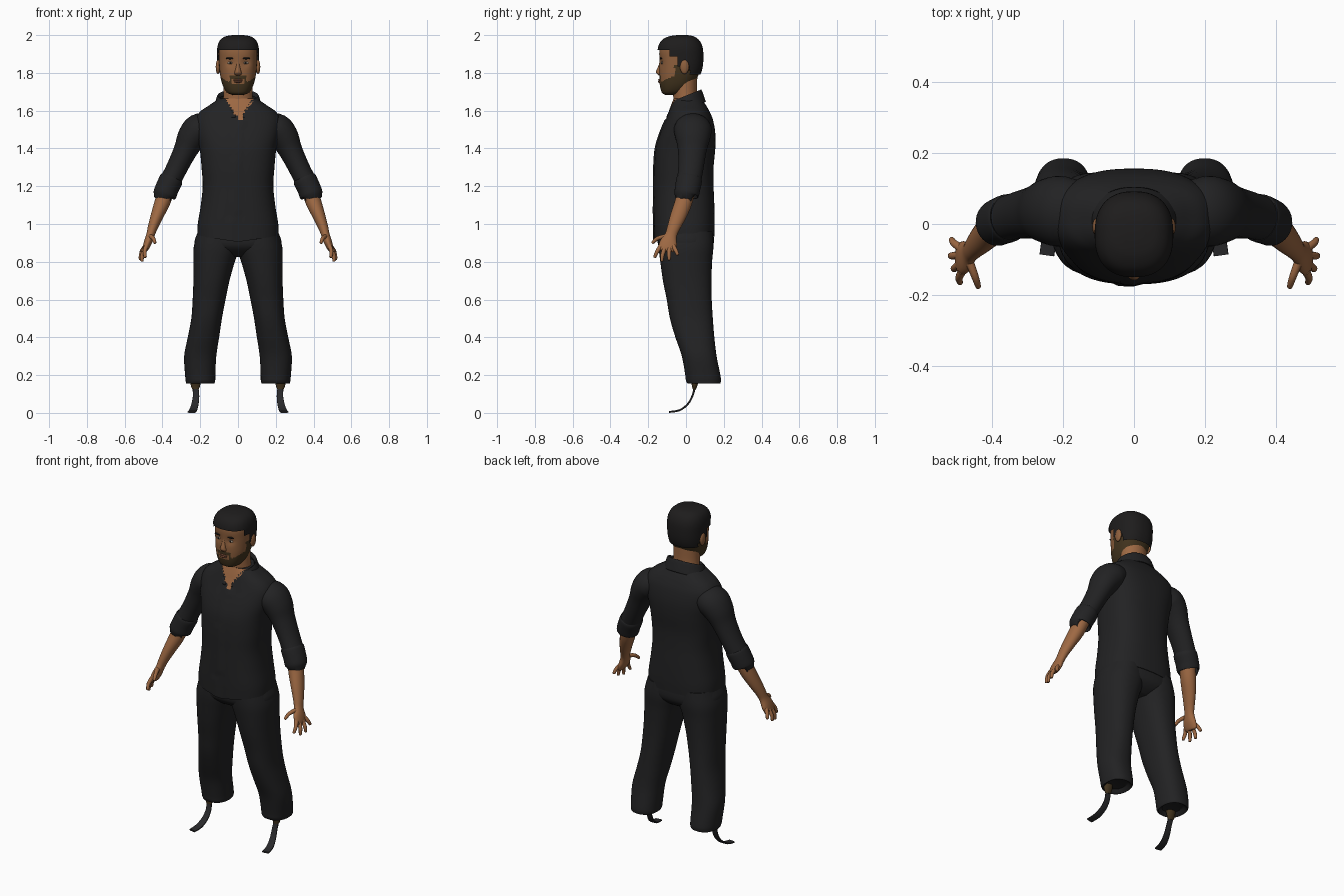
import bpy, bmesh, math
from mathutils import Vector

X, Y, Z = Vector((1, 0, 0)), Vector((0, 1, 0)), Vector((0, 0, 1))


def mat(name, r, g, b):
    m = bpy.data.materials.new(name)
    m.diffuse_color = (r, g, b, 1)
    return m


CLOTH = mat("black_cloth", .016, .016, .017)
HAIR = mat("black_hair", .013, .012, .012)
SKIN = mat("brown_skin", .34, .14, .056)
FACE = mat("face_skin", .27, .115, .046)
BEARD = mat("dark_beard", .055, .034, .013)
LIP = mat("lips", .20, .075, .04)
WHITE = mat("eye_white", .35, .30, .24)
DARK = mat("dark_iris", .012, .008, .006)
BLADE = mat("dark_blade", .022, .022, .024)


def spline(rows, sub):
    """Smooth Catmull-Rom interpolation of rows of numbers."""
    out, last = [], len(rows) - 1
    for i in range(last):
        p0, p1, p2, p3 = (rows[max(0, min(last, k))] for k in (i - 1, i, i + 1, i + 2))
        for s in range(sub):
            t = s / sub
            out.append([b + .5 * t * (c - a + t * (2*a - 5*b + 4*c - d + t * (3*(b - c) + d - a)))
                        for a, b, c, d in zip(p0, p1, p2, p3)])
    return out + [list(rows[-1])]


def loft(name, rows, mats, hint=Y, flat=False, p=2.0, n=24, sub=4,
         caps=True, mirror=False, warp=None, rule=None, drop=None):
    """Skin rings (cx, cy, cz, half size along hint, half size across)."""
    rows = spline(rows, sub)
    cen = [Vector(r[:3]) for r in rows]
    bm = bmesh.new()
    rings = []
    for i, r in enumerate(rows):
        t = Z if flat else (cen[min(i + 1, len(cen) - 1)] - cen[max(i - 1, 0)]).normalized()
        u = (hint - t * hint.dot(t)).normalized()
        v = t.cross(u)
        ring = []
        for k in range(n):
            c, s = math.cos(2 * math.pi * k / n), math.sin(2 * math.pi * k / n)
            a = math.copysign(abs(c) ** (2 / p), c) * r[3]
            b = math.copysign(abs(s) ** (2 / p), s) * r[4]
            ring.append(bm.verts.new(cen[i] + u * a + v * b))
        rings.append(ring)
    for r0, r1 in zip(rings, rings[1:]):
        for k in range(n):
            bm.faces.new((r0[k], r0[(k + 1) % n], r1[(k + 1) % n], r1[k]))
    if caps:
        bm.faces.new(rings[0][::-1])
        bm.faces.new(rings[-1])
    bmesh.ops.recalc_face_normals(bm, faces=bm.faces)
    if warp:
        for v in bm.verts:
            warp(v.co)
    if drop:
        bad = [f for f in bm.faces if drop(f.calc_center_median())]
        bmesh.ops.delete(bm, geom=bad, context='FACES')
    if rule:
        for f in bm.faces:
            f.material_index = rule(f.calc_center_median())
    return finish(name, bm, mats, mirror)


def finish(name, bm, mats, mirror=False):
    me = bpy.data.meshes.new(name)
    bm.to_mesh(me)
    bm.free()
    for m in mats:
        me.materials.append(m)
    ob = bpy.data.objects.new(name, me)
    bpy.context.collection.objects.link(ob)
    if mirror:
        ob.modifiers.new("mirror", 'MIRROR')
    return ob


def body(rows):
    """Rows (z, x min, x max, y front, y back) to flat ring rows."""
    return [((a + b) / 2, (f + k) / 2, z, (b - a) / 2, (k - f) / 2) for z, a, b, f, k in rows]


def sym(rows):
    return body([(z, -w, w, f, k) for z, w, f, k in rows])


def blob(name, loc, size, m, mirror=True):
    bm = bmesh.new()
    bmesh.ops.create_uvsphere(bm, u_segments=16, v_segments=10, radius=1)
    for v in bm.verts:
        v.co = Vector(loc) + Vector(a * b for a, b in zip(v.co, size))
    return finish(name, bm, [m], mirror)


# shirt body: pointed front hem, raised button strip, open skin V at the neck
def shirt_warp(c):
    if c.y < 0 and c.z < .96:
        c.z -= .03 * max(0, 1 - abs(c.x) / .2)
    if c.y < -.08 and c.z < 1.55 and -.03 < c.x - (c.z - 1.25) * .06 < .012:
        c.y -= .006


loft("shirt", sym([
    (.935, .216, -.168, .15), (1.0, .213, -.17, .152), (1.1, .197, -.17, .15),
    (1.2, .187, -.169, .146), (1.3, .193, -.168, .146), (1.4, .203, -.16, .155),
    (1.48, .22, -.137, .155), (1.55, .225, -.108, .143), (1.595, .20, -.09, .125),
    (1.63, .15, -.078, .105), (1.665, .10, -.065, .08)]),
    [CLOTH, SKIN], hint=X, flat=True, p=2.6, n=96, sub=6, warp=shirt_warp,
    rule=lambda c: int(c.y < 0 and c.z > 1.545 and abs(c.x - .008) < (c.z - 1.545) * .65))


# collar: tilted band, open at the front
def collar_warp(c):
    c.z += c.y * .4


collar = loft("collar", sym([(1.605, .137, -.105, .105), (1.64, .122, -.092, .095),
                             (1.68, .108, -.08, .08), (1.66, .098, -.072, .07)]),
              [CLOTH], hint=X, flat=True, n=64, caps=False, warp=collar_warp,
              drop=lambda c: c.y < 0 and abs(c.x - .005) < .012 + (c.z - 1.56) * .6)
collar.modifiers.new("thickness", 'SOLIDIFY').thickness = .006

# sleeves with rolled cuffs
loft("sleeve", [(.15, .035, 1.515, .085, .07), (.205, .036, 1.50, .10, .085),
                (.245, .036, 1.455, .092, .078), (.278, .033, 1.39, .076, .063),
                (.322, .026, 1.30, .067, .056), (.362, .015, 1.22, .064, .056)],
     [CLOTH], mirror=True, n=32)
loft("rolled_cuff", [(.350, .018, 1.243, .058, .052), (.353, .017, 1.236, .068, .062),
                     (.375, .009, 1.19, .067, .062), (.389, .002, 1.152, .064, .061),
                     (.390, .002, 1.147, .050, .046)], [CLOTH], mirror=True, n=32)

# trousers
loft("trouser_leg", body([
    (.175, .15, .25, .03, .155), (.155, .128, .272, .012, .178), (.17, .121, .277, 0, .185),
    (.2, .12, .28, -.004, .182), (.3, .115, .285, -.022, .162), (.4, .10, .266, -.056, .150),
    (.5, .085, .247, -.085, .142), (.6, .066, .24, -.102, .136), (.7, .045, .236, -.122, .135),
    (.8, .017, .236, -.136, .138), (.88, -.01, .234, -.145, .145), (.96, -.01, .212, -.145, .14)]),
    [CLOTH], hint=X, flat=True, p=2.3, n=40, mirror=True)
loft("trouser_seat", sym([(.825, .06, -.07, .08), (.85, .15, -.115, .12), (.89, .228, -.148, .146),
                          (.96, .212, -.15, .145)]), [CLOTH], hint=X, flat=True, p=2.5, n=48)

# running blades
loft("blade", [(.225, .046, .2, .016, .007), (.225, .046, .14, .016, .006),
               (.222, .034, .09, .017, .005), (.228, .008, .045, .019, .005),
               (.238, -.035, .014, .021, .005), (.246, -.088, .005, .021, .005)],
     [BLADE], hint=X, p=4, n=16, mirror=True)
loft("blade_socket", [(.225, .046, .20, .03, .03), (.225, .046, .15, .026, .016),
                      (.224, .043, .125, .017, .009)], [BEARD], hint=X, n=16, mirror=True)

# forearms, palms and fingers
loft("forearm", [(.378, .005, 1.18, .045, .042), (.402, -.015, 1.11, .046, .041),
                 (.430, -.042, 1.04, .042, .033), (.452, -.066, .98, .034, .026),
                 (.464, -.080, .94, .032, .022), (.478, -.093, .90, .046, .021),
                 (.490, -.100, .868, .046, .016), (.493, -.102, .856, .036, .010)],
     [SKIN], n=24, mirror=True)
for label, a, b, c in (
        ("index", (.485, -.133, .885), (.494, -.152, .855), (.491, -.165, .826)),
        ("middle", (.490, -.112, .875), (.506, -.124, .838), (.508, -.128, .806)),
        ("ring", (.493, -.088, .875), (.513, -.090, .84), (.517, -.089, .812)),
        ("little", (.489, -.068, .885), (.508, -.054, .86), (.515, -.044, .838)),
        ("thumb", (.465, -.105, .935), (.449, -.148, .925), (.440, -.176, .902))):
    loft(label + "_finger", [(*a, .012, .012), (*b, .0105, .0105), (*c, .008, .008),
                             (*(Vector(c) + (Vector(c) - Vector(b)) * .15), .003, .003)],
         [SKIN], hint=X, n=12, mirror=True)

# neck
loft("neck", sym([(1.58, .09, -.07, .07), (1.65, .08, -.066, .064), (1.70, .077, -.07, .058),
                  (1.78, .078, -.075, .06)]), [SKIN], hint=X, flat=True, n=40)

# head, with beard and nape stubble by region
HEAD = [(1.684, .03, -.11, -.05), (1.692, .053, -.125, -.02), (1.71, .069, -.133, .01),
        (1.74, .083, -.139, .04), (1.78, .093, -.141, .062), (1.82, .098, -.141, .077),
        (1.87, .101, -.141, .083), (1.92, .101, -.14, .08), (1.96, .088, -.122, .063),
        (1.982, .06, -.085, .035), (1.99, .02, -.04, 0)]


def socket_warp(c):
    if c.y < -.06:
        c.y += .009 * math.exp(-((abs(c.x) - .04) ** 2 + (c.z - 1.853) ** 2) / .0005)


def beard_rule(c):
    ax = abs(c.x)
    if c.y > .02:
        return int(c.z > 1.74)
    jaw = c.z < 1.738 or (ax > .035 and c.z < 1.738 + (ax - .035) * .75)
    if c.y > -.06 and ax > .06:
        jaw = c.z < 1.84
    moustache = ax < .042 and 1.771 < c.z < 1.784
    sides = .032 < ax < .045 and c.z < 1.78
    return int(jaw or moustache or sides)


loft("head", sym(HEAD), [FACE, BEARD], hint=X, flat=True, p=2.3, n=72, sub=7,
     warp=socket_warp, rule=beard_rule)


# hair cap above a hairline that drops toward the nape
def below_hairline(c):
    line = 1.79 if c.y > .02 else 1.835 if c.y > -.045 else 1.885 if c.y > -.085 else 1.925
    return c.z < line


loft("hair", sym([(z + .01 * (z > 1.9), w + .009, f - .009, k + .009) for z, w, f, k in HEAD]),
     [HAIR], hint=X, flat=True, p=2.4, n=72, sub=7, drop=below_hairline)

# facial features
loft("nose", [(0, -.130, 1.872, .008, .008), (0, -.134, 1.84, .010, .011),
              (0, -.141, 1.81, .016, .017), (0, -.139, 1.797, .020, .017),
              (0, -.132, 1.785, .013, .010)], [FACE], hint=X, flat=True, n=20)
blob("ear", (.106, -.008, 1.832), (.012, .024, .038), FACE)
blob("eye", (.040, -.127, 1.853), (.016, .005, .0065), WHITE)
blob("iris", (.040, -.1305, 1.853), (.0065, .003, .006), DARK)
blob("eyebrow", (.042, -.133, 1.877), (.023, .006, .005), HAIR)
blob("upper_lip", (0, -.139, 1.763), (.025, .009, .005), LIP, False)
blob("lower_lip", (0, -.139, 1.753), (.021, .010, .006), LIP, False)

# smooth shading, keeping sharp edges
for ob in bpy.context.scene.objects:
    ob.select_set(True)
    bpy.context.view_layer.objects.active = ob
bpy.ops.object.shade_smooth_by_angle(angle=math.radians(45))
